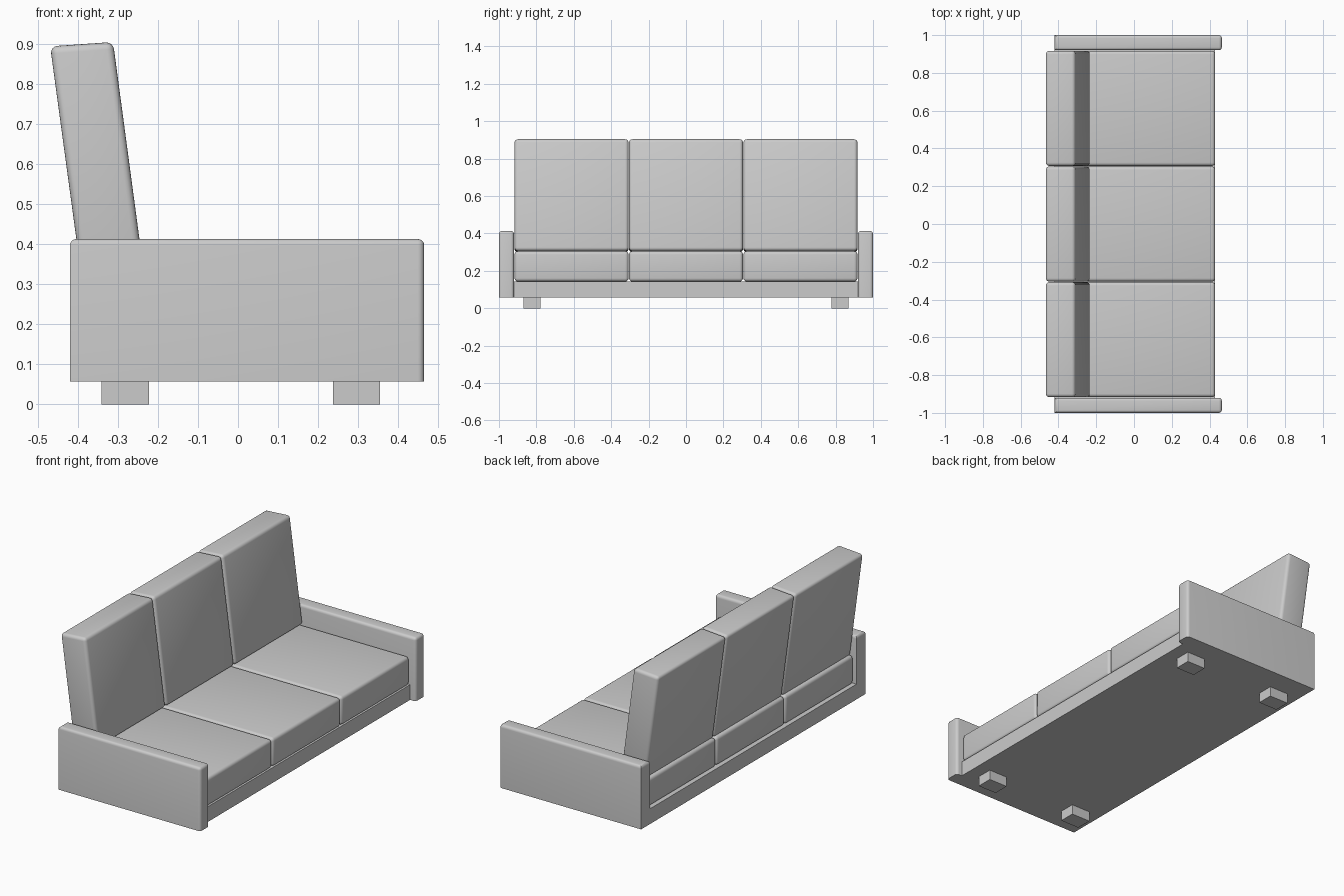
import bpy, bmesh

if "Cube" in bpy.data.objects:
    bpy.data.objects.remove(bpy.data.objects["Cube"])

mat = bpy.data.materials.new("light grey fabric")
mat.diffuse_color = (0.6, 0.6, 0.6, 1)
mat.use_nodes = True
mat.node_tree.nodes["Principled BSDF"].inputs["Base Color"].default_value = mat.diffuse_color


def prism(name, profile, y0, y1, radius=0.0, keep=None):
    """Extrude an x-z profile along y; round the edges accepted by keep(a, b)."""
    bm = bmesh.new()
    near = [bm.verts.new((x, y0, z)) for x, z in profile]
    far = [bm.verts.new((x, y1, z)) for x, z in profile]
    bm.faces.new(near)
    bm.faces.new(far[::-1])
    n = len(profile)
    for i in range(n):
        j = (i + 1) % n
        bm.faces.new((near[j], near[i], far[i], far[j]))
    bmesh.ops.recalc_face_normals(bm, faces=bm.faces)
    if radius:
        edges = [e for e in bm.edges
                 if keep is None or keep(e.verts[0].co, e.verts[1].co)]
        bmesh.ops.bevel(bm, geom=edges, offset=radius, segments=4,
                        profile=0.5, affect='EDGES', clamp_overlap=True)
    me = bpy.data.meshes.new(name)
    bm.to_mesh(me)
    bm.free()
    me.materials.append(mat)
    ob = bpy.data.objects.new(name, me)
    bpy.context.collection.objects.link(ob)
    if radius:
        bpy.ops.object.select_all(action='DESELECT')
        bpy.context.view_layer.objects.active = ob
        ob.select_set(True)
        bpy.ops.object.shade_smooth_by_angle(angle=0.6)
    return ob


def rect(x0, x1, z0, z1):
    return [(x0, z0), (x1, z0), (x1, z1), (x0, z1)]


# base platform
prism("base", rect(-0.42, 0.43, 0.057, 0.143), -0.925, 0.925)


# armrests: rounded on top and at the front, square at the bottom and back
def arm_edge(a, b):
    top = a.z > 0.4 and b.z > 0.4
    front = a.x > 0.4 and b.x > 0.4 and abs(a.z - b.z) > 0.1
    return top or front


for side, y0 in (("right", -1.0), ("left", 0.92)):
    prism(side + "_armrest", rect(-0.42, 0.465, 0.057, 0.413),
          y0, y0 + 0.08, 0.016, arm_edge)

# seat and leaning back cushions
back = [(-0.388, 0.298), (-0.232, 0.308), (-0.312, 0.905), (-0.469, 0.894)]
for i in (-1, 0, 1):
    y0, y1 = i * 0.612 - 0.3045, i * 0.612 + 0.3045
    prism(f"seat_cushion_{i + 2}", rect(-0.405, 0.43, 0.143, 0.305), y0, y1, 0.018)
    prism(f"back_cushion_{i + 2}", back, y0, y1, 0.018)

# block legs
for end, x0, x1 in (("rear", -0.341, -0.222), ("front", 0.237, 0.354)):
    for side, y0 in (("right", -0.87), ("left", 0.778)):
        prism(f"{end}_{side}_leg", rect(x0, x1, 0.0, 0.06), y0, y0 + 0.092)
